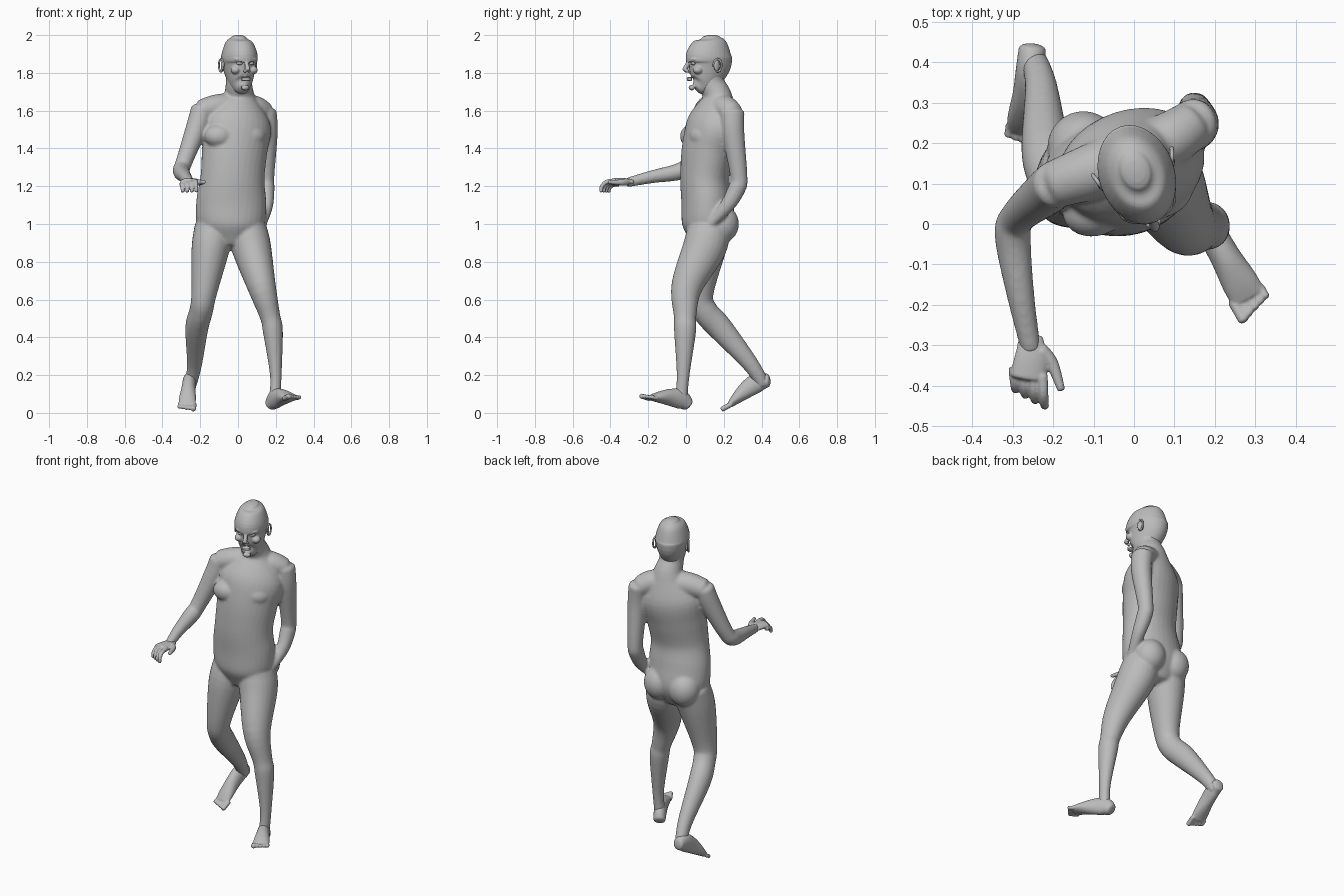
import bpy, bmesh, math
from mathutils import Vector, Matrix

cube = bpy.data.objects.get("Cube")
if cube:
    bpy.data.objects.remove(cube, do_unlink=True)

skin = bpy.data.materials.new("plain grey")
skin.use_nodes = True
grey = (0.5, 0.5, 0.5, 1)
skin.diffuse_color = grey
skin.node_tree.nodes["Principled BSDF"].inputs["Base Color"].default_value = grey


def side_axis(yaw):
    """Horizontal direction that a section's width runs along."""
    return Vector((math.cos(math.radians(yaw)), math.sin(math.radians(yaw)), 0))


def spline(before, start, end, after, t):
    """Catmull-Rom blend of four neighbouring sections."""
    return [0.5 * (2 * q + (r - p) * t + (2 * p - 5 * q + 4 * r - s) * t * t
                   + (3 * q - p - 3 * r + s) * t ** 3)
            for p, q, r, s in zip(before, start, end, after)]


def loft(bm, sections, sides=24, steps=5):
    """Skin a rounded tube through (x, y, z, half width, half depth, yaw) sections."""
    last = len(sections) - 1
    path = []
    for i in range(last):
        around = sections[max(i - 1, 0)], sections[i], sections[i + 1], sections[min(i + 2, last)]
        path += [spline(*around, k / steps) for k in range(steps)]
    path.append(list(sections[last]))

    frames = []
    for i, (x, y, z, width, depth, yaw) in enumerate(path):
        behind, ahead = path[max(i - 1, 0)], path[min(i + 1, len(path) - 1)]
        tangent = (Vector(ahead[:3]) - Vector(behind[:3])).normalized()
        side = side_axis(yaw)
        side = (side - tangent * side.dot(tangent)).normalized()
        frames.append((Vector((x, y, z)), tangent, side, width, depth))

    def rounded_end(frame, sign):
        centre, tangent, side, width, depth = frame
        reach = tangent * min(width, depth) * sign * 0.4
        return [(centre + reach * math.sin(u), tangent, side,
                 width * math.cos(u), depth * math.cos(u)) for u in (0.5, 1, 1.4)]

    frames = rounded_end(frames[0], -1)[::-1] + frames + rounded_end(frames[-1], 1)
    turns = [math.tau * k / sides for k in range(sides)]
    rings = []
    for centre, tangent, side, width, depth in frames:
        normal = tangent.cross(side)
        rings.append([bm.verts.new(centre + side * width * math.cos(u) + normal * depth * math.sin(u))
                      for u in turns])
    faces = [bm.faces.new(rings[0]), bm.faces.new(rings[-1])]
    for low, high in zip(rings, rings[1:]):
        for k in range(sides):
            j = (k + 1) % sides
            faces.append(bm.faces.new((low[k], low[j], high[j], high[k])))
    bmesh.ops.recalc_face_normals(bm, faces=faces)


def limb(bm, joints, flatness=1.0, yaw=0):
    """Loft through (x, y, z, radius) joints with a fixed ratio of depth to width."""
    loft(bm, [(x, y, z, radius, radius * flatness, yaw) for x, y, z, radius in joints])


def blob(bm, centre, size, yaw=0):
    """Add an ellipsoid."""
    place = (Matrix.Translation(centre) @ Matrix.Rotation(math.radians(yaw), 4, 'Z')
             @ Matrix.Diagonal((*size, 1)))
    bmesh.ops.create_uvsphere(bm, u_segments=24, v_segments=16, radius=1, matrix=place)


def finish(name, bm, voxel=0):
    """Turn the pieces into one smooth object, blended where a voxel size is given."""
    mesh = bpy.data.meshes.new(name)
    bm.to_mesh(mesh)
    bm.free()
    mesh.materials.append(skin)
    for face in mesh.polygons:
        face.use_smooth = True
    obj = bpy.data.objects.new(name, mesh)
    bpy.context.collection.objects.link(obj)
    if voxel:
        remesh = obj.modifiers.new("blend", 'REMESH')
        remesh.mode = 'VOXEL'
        remesh.voxel_size = voxel
        remesh.use_smooth_shade = True
        relax = obj.modifiers.new("relax", 'SMOOTH')
        relax.factor = 0.5
        relax.iterations = 5
    return obj


# Torso and neck, drifting sideways and twisting from the hips to the shoulders
body = bmesh.new()
torso = []
for y, z, width, depth in ((.12, .91, .13, .1), (.12, 1, .18, .14), (.11, 1.12, .185, .135),
                           (.1, 1.25, .17, .13), (.12, 1.4, .175, .14), (.15, 1.54, .18, .135),
                           (.165, 1.67, .09, .08), (.135, 1.74, .07, .07), (.13, 1.8, .07, .07)):
    rise = min((z - .9) / .7, 1)
    torso.append((-.04 + .045 * rise ** 2, y, z, width, depth, -6 + 28 * rise))
loft(body, torso, sides=32)

# Shoulder girdle, chest and seat muscles
limb(body, [(-.19, .1, 1.6, .06), (-.09, .135, 1.62, .07), (.07, .2, 1.615, .07),
            (.14, .245, 1.585, .06)], yaw=90)
for centre in ((-.095, .04, 1.465), (.065, .085, 1.465)):
    blob(body, centre, (.085, .07, .065), 20)
for x in (-.125, .045):
    blob(body, (x, .19, 1), (.09, .09, .1))

# Left arm tucked behind the hip, right arm reaching forward
limb(body, [(.145, .245, 1.59, .06), (.155, .25, 1.48, .055), (.15, .28, 1.25, .042),
            (.15, .27, 1.19, .043), (.15, .22, 1.1, .036), (.13, .13, 1, .022)], 1.08)
limb(body, [(-.19, .1, 1.605, .06), (-.215, .08, 1.52, .058), (-.285, .02, 1.33, .044),
            (-.3, -.03, 1.28, .045), (-.28, -.18, 1.25, .034), (-.255, -.31, 1.22, .025)])

# Left leg stepping forward, right leg trailing with a bent knee
limb(body, [(.05, .12, .98, .1), (.07, .1, .88, .105), (.125, .005, .67, .076),
            (.17, -.005, .51, .054), (.185, -.005, .43, .053), (.2, -.015, .2, .031),
            (.195, -.025, .08, .031)], 1.1)
limb(body, [(-.125, .13, .98, .105), (-.147, .1, .86, .1), (-.18, .072, .63, .067),
            (-.195, .1, .54, .062), (-.218, .18, .45, .061), (-.23, .34, .26, .04),
            (-.25, .41, .15, .032)], 1.1)
finish("body", body, voxel=.008)


# Feet: a shared profile raised from a sole line, then five toes
def foot(name, heel, ball, outward):
    bm = bmesh.new()
    heel, ball = Vector(heel), Vector(ball)
    forward = (ball - heel).normalized()
    side = forward.cross(Vector((0, 0, 1))).normalized()
    up = side.cross(forward)
    yaw = math.degrees(math.atan2(side.y, side.x))
    profile = ((0, .034, .036), (.2, .036, .052), (.5, .038, .046), (.8, .045, .03), (1, .045, .016))
    loft(bm, [(*(heel.lerp(ball, along) + up * height), width, height, yaw)
              for along, width, height in profile])
    for toe in range(5):
        radius = .014 if toe == 0 else .011
        root = ball + up * .014 + side * outward * (toe - 2) * .019
        tip = root + forward * (.045 - .006 * toe)
        loft(bm, [(*point, radius, radius, yaw) for point in (root - forward * .01, tip)], 12)
    finish(name, bm, voxel=.004)


foot("left_foot", (.18, 0, .01), (.285, -.185, .065), -1)
foot("right_foot", (-.25, .45, .14), (-.27, .24, .028), 1)

# Right hand with curling fingers and thumb
hand = bmesh.new()
limb(hand, [(-.255, -.28, 1.223, .03), (-.255, -.33, 1.225, .041), (-.262, -.38, 1.222, .046)], .45)
for finger in range(4):
    point = Vector((-.226, -.375, 1.228)) + finger * Vector((-.024, .006, -.006))
    joints = [(*point, .013)]
    for bone in range(3):
        pitch = .1 + .65 * bone
        length = (.044 - .008 * bone) * (1 - .1 * finger)
        point += Vector((.002, -length * math.cos(pitch), -length * math.sin(pitch)))
        joints.append((*point, .012 - .001 * bone))
    limb(hand, joints)
limb(hand, [(-.23, -.315, 1.222, .02), (-.203, -.345, 1.22, .016), (-.18, -.41, 1.222, .01)])
finish("right_hand", hand, voxel=.004)

# Head, modelled facing forward and then turned a little to its left
head_parts = []
head = bmesh.new()
loft(head, [(0, y, z, width, depth, 0) for y, z, width, depth in (
    (-.06, 1.718, .036, .04), (-.03, 1.75, .062, .077), (0, 1.84, .086, .117),
    (0, 1.89, .093, .125), (.01, 1.96, .07, .092), (.01, 1.985, .04, .052))], sides=32)
# Nose, chin and lips
limb(head, [(0, -.113, 1.862, .01), (0, -.127, 1.835, .012), (0, -.138, 1.815, .013)])
blob(head, (0, -.097, 1.722), (.023, .016, .015))
for z in (1.762, 1.773):
    blob(head, (0, -.11, z), (.027, .013, .006))
# Brows, cheeks and nostrils
for s in (-1, 1):
    blob(head, (s * .036, -.098, 1.872), (.029, .019, .009), s * 16)
    blob(head, (s * .048, -.078, 1.815), (.026, .028, .022), s * 30)
    blob(head, (s * .012, -.125, 1.809), (.009, .012, .008))
head_parts.append(finish("head", head, voxel=.004))

# Eyes, and ears with a curled rim
for s, label in ((1, "left"), (-1, "right")):
    eye = bmesh.new()
    blob(eye, (s * .034, -.1, 1.85), (.016, .011, .008), s * 18)
    head_parts.append(finish(label + "_eye", eye))
    ear = bmesh.new()
    blob(ear, (s * .09, .012, 1.838), (.009, .018, .03), s * 18)
    turns = [math.radians(angle) for angle in range(-110, 200, 30)]
    limb(ear, [(s * (.097 + .006 * math.cos(u)), .014 + .02 * math.cos(u),
                1.84 + .033 * math.sin(u), .005) for u in turns])
    head_parts.append(finish(label + "_ear", ear))
for part in head_parts:
    part.location = (.007, .122, 0)
    part.rotation_euler.z = math.radians(19)
